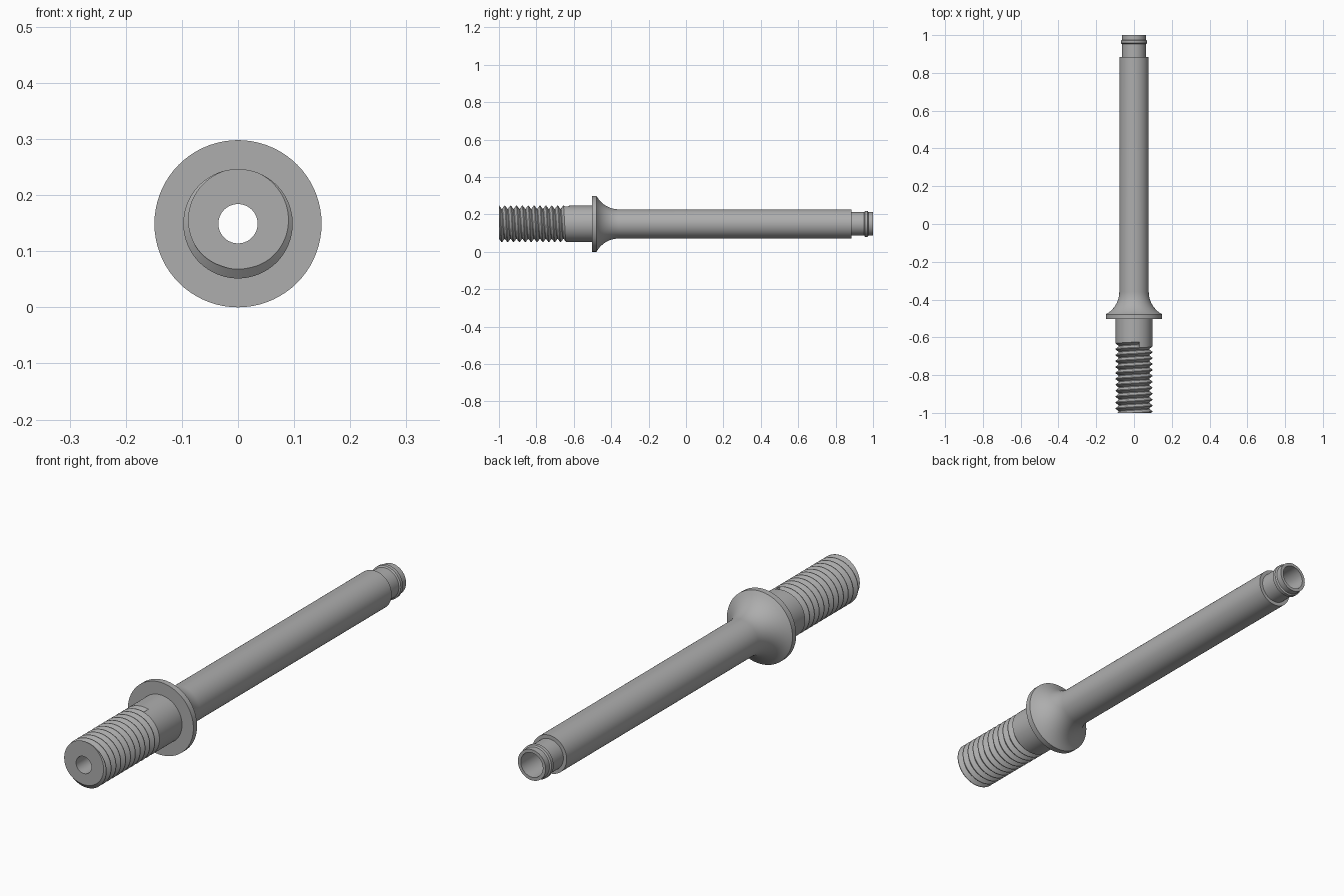
import bpy, bmesh
from math import sin, cos, pi, sqrt

old = bpy.data.objects.get("Cube")
if old:
    bpy.data.objects.remove(old, do_unlink=True)

AXIS_Z = 0.149      # height of the long axis
SIDES = 72
CREST, ROOT, BORE = 0.0975, 0.081, 0.035
SHOULDER_END = -0.502

steel = bpy.data.materials.new("plain grey steel")
steel.use_nodes = True
grey = (0.42, 0.42, 0.42, 1)
steel.diffuse_color = grey
steel.node_tree.nodes["Principled BSDF"].inputs["Base Color"].default_value = grey


def point(r, y, a):
    return (r * sin(a), y, AXIS_Z + r * cos(a))


def finish(bm, name):
    bmesh.ops.recalc_face_normals(bm, faces=bm.faces)
    mesh = bpy.data.meshes.new(name)
    bm.to_mesh(mesh)
    bm.free()
    mesh.materials.append(steel)
    obj = bpy.data.objects.new(name, mesh)
    bpy.context.collection.objects.link(obj)
    bpy.ops.object.select_all(action="DESELECT")
    obj.select_set(True)
    bpy.context.view_layer.objects.active = obj
    bpy.ops.object.shade_smooth_by_angle(angle=pi / 6)
    return obj


def lathe(name, profile):
    """Spin a closed (radius, y) outline about the long axis."""
    bm = bmesh.new()
    rings = [[bm.verts.new(point(r, y, 2 * pi * i / SIDES)) for i in range(SIDES)]
             for r, y in profile]
    for a, b in zip(rings, rings[1:] + rings[:1]):
        for i in range(SIDES):
            j = (i + 1) % SIDES
            bm.faces.new((a[i], a[j], b[j], b[i]))
    return finish(bm, name)


# Flange, concave fillet, long shaft, stepped neck with ring, and bore
SHAFT, FLANGE, R = 0.078, 0.149, 0.136
START = -0.478
sweep = sqrt(R * R - (R - (FLANGE - SHAFT)) ** 2)
fillet = []
for i in range(15):
    d = sweep * (1 - i / 14)
    fillet.append((SHAFT + R - sqrt(R * R - d * d), START + sweep - d))
neck = [(SHAFT, 0.885), (0.063, 0.885), (0.063, 0.953), (0.069, 0.957),
        (0.069, 0.971), (0.063, 0.975), (0.063, 1.0)]
bore = [(0.05, 1.0), (0.05, -0.35), (BORE, -0.36), (BORE, SHOULDER_END)]
lathe("flanged_shaft", [(FLANGE, SHOULDER_END)] + fillet + neck + bore)

# Threaded end: columns of vertices follow a right-hand helix
PITCH, TURNS, RUNOUT, SEAM = 0.0314, 13, -0.655, 0.31
bm = bmesh.new()
columns = []
for c in range(SIDES + 1):
    t = c / SIDES
    ang = SEAM + 2 * pi * t
    col = [bm.verts.new(point(CREST, SHOULDER_END, ang))]
    for k in range(TURNS):
        for off, r in ((0, CREST), (0.4, ROOT), (0.5, ROOT), (0.9, CREST)):
            col.append(bm.verts.new(point(r, RUNOUT + PITCH * (t - k - off), ang)))
    columns.append(col)
for a, b in zip(columns, columns[1:]):
    for i in range(len(a) - 1):
        bm.faces.new((a[i], b[i], b[i + 1], a[i + 1]))
# Flat wall where the groove stops
bm.faces.new(columns[-1][1:6])
bmesh.ops.remove_doubles(bm, verts=bm.verts, dist=1e-5)

# Trim the thread square at the tip
cut = bmesh.ops.bisect_plane(bm, geom=bm.verts[:] + bm.edges[:] + bm.faces[:],
                             plane_co=(0, -1, 0), plane_no=(0, 1, 0),
                             clear_inner=True)
rim = [e for e in cut["geom_cut"] if isinstance(e, bmesh.types.BMEdge)]

# Bore wall and tip face
front, back = [[bm.verts.new(point(BORE, y, 2 * pi * i / SIDES)) for i in range(SIDES)]
               for y in (-1, SHOULDER_END)]
for i in range(SIDES):
    j = (i + 1) % SIDES
    bm.faces.new((front[i], back[i], back[j], front[j]))
    rim.append(bm.edges.get((front[i], front[j])))
bmesh.ops.triangle_fill(bm, edges=rim, use_beauty=True, normal=(0, -1, 0))
finish(bm, "threaded_end")
